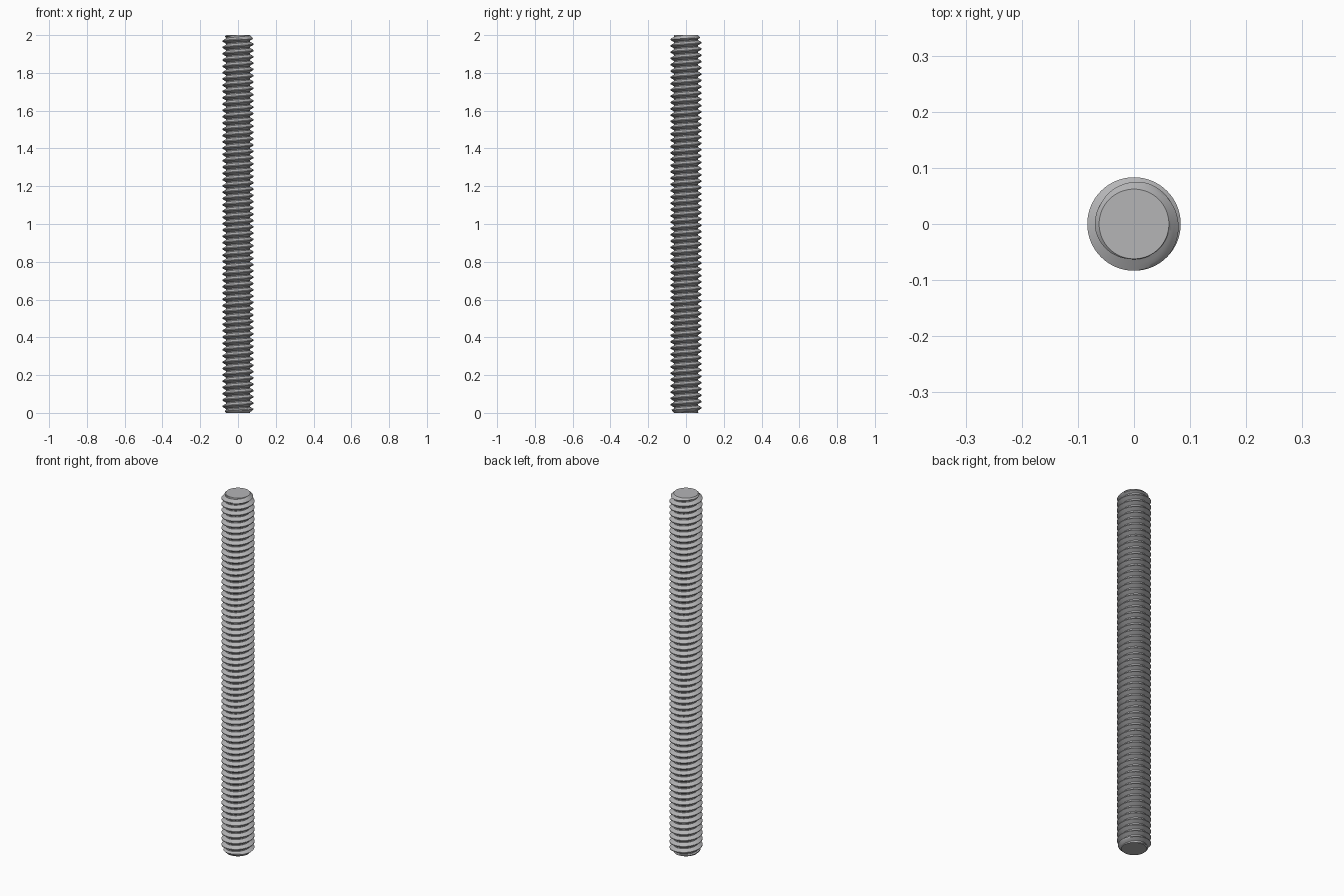
import bpy, bmesh, math

cube = bpy.data.objects.get("Cube")
if cube:
    bpy.data.objects.remove(cube, do_unlink=True)

LENGTH = 2.0
TURNS = 60
PITCH = LENGTH / TURNS
CREST, ROOT, END = 0.0833, 0.063, 0.0622   # radii of crest, root and end faces
SIDES = 64

# One pitch of the thread: (fraction of pitch, radius), starting mid-crest
half_crest, half_root = 1 / 16, 1 / 12
profile = [(-half_crest, CREST), (half_crest, CREST)]
flank = 0.5 - half_crest - half_root
for k in (1, 2, 3):
    profile.append((half_crest + flank * k / 3, CREST + (ROOT - CREST) * k / 3))
for k in (0, 1, 2):
    profile.append((0.5 + half_root + flank * k / 3, ROOT + (CREST - ROOT) * k / 3))

# Helical breakpoints, long enough to run out past both ends
phase = LENGTH - 0.015
points = [(phase + (t + f) * PITCH, r)
          for t in range(-TURNS - 2, 4) for f, r in profile]
per_turn = len(profile)

# Thread surface, cut by the end planes and their chamfers
bm = bmesh.new()
columns = []
for i in range(SIDES):
    a = math.tau * i / SIDES
    column = []
    for s, r in points:
        z = min(max(s + PITCH * i / SIDES, 0.0), LENGTH)
        r = min(r, END + min(z, LENGTH - z))
        column.append(bm.verts.new((r * math.cos(a), r * math.sin(a), z)))
    columns.append(column)

for i in range(SIDES):
    last = i == SIDES - 1
    here, there = columns[i], columns[(i + 1) % SIDES]
    shift = per_turn if last else 0
    for j in range(len(points) - 1 - shift):
        bm.faces.new((here[j], there[j + shift], there[j + 1 + shift], here[j + 1]))

# Merge the clamped ends and close them with flat faces
bmesh.ops.remove_doubles(bm, verts=bm.verts[:], dist=1e-5)
flat = [f for f in bm.faces
        if max(v.co.z for v in f.verts) - min(v.co.z for v in f.verts) < 1e-6]
bmesh.ops.delete(bm, geom=flat, context='FACES')
loose = [e for e in bm.edges if not e.link_faces]
bmesh.ops.delete(bm, geom=loose, context='EDGES')
bmesh.ops.holes_fill(bm, edges=[e for e in bm.edges if e.is_boundary], sides=0)
bmesh.ops.recalc_face_normals(bm, faces=bm.faces[:])

mesh = bpy.data.meshes.new("threaded_rod")
bm.to_mesh(mesh)
bm.free()
rod = bpy.data.objects.new("threaded_rod", mesh)
bpy.context.collection.objects.link(rod)

# Plain steel grey
steel = bpy.data.materials.new("steel_grey")
steel.use_nodes = True
color = (0.46, 0.46, 0.47, 1.0)
steel.diffuse_color = color
steel.node_tree.nodes["Principled BSDF"].inputs["Base Color"].default_value = color
mesh.materials.append(steel)

bpy.ops.object.select_all(action='DESELECT')
rod.select_set(True)
bpy.context.view_layer.objects.active = rod
bpy.ops.object.shade_smooth_by_angle(angle=math.radians(25))
